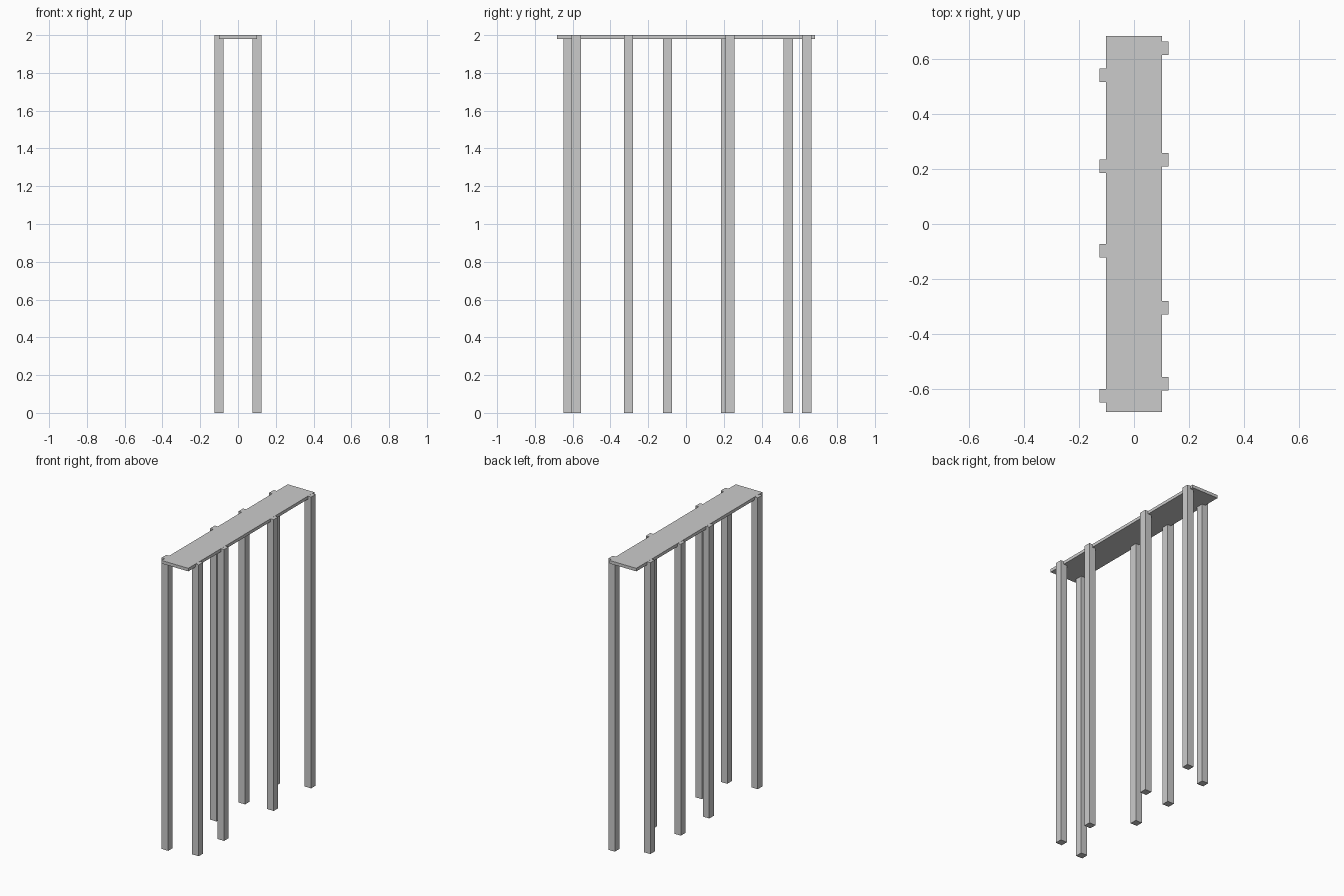
import bpy

if "Cube" in bpy.data.objects:
    bpy.data.objects.remove(bpy.data.objects["Cube"])

TOP = 2.0
POST = 0.049      # square post width
POST_X = 0.1005   # post centre distance from the middle


def box(name, size, centre):
    bpy.ops.mesh.primitive_cube_add(size=1, location=centre)
    obj = bpy.context.object
    obj.name = name
    obj.scale = size
    bpy.ops.object.transform_apply(location=False, rotation=False, scale=True)
    return obj


# Long thin walkway plank
plank_t = 0.021
box("plank", (0.203, 1.368, plank_t), (0, 0, TOP - plank_t / 2))

# Irregularly spaced support posts along each edge, let into the plank
post_h = TOP - 0.0005
rows = {
    "left": (-1, (-0.624, -0.098, 0.210, 0.541)),
    "right": (1, (-0.5805, -0.305, 0.233, 0.639)),
}
for side, (sign, ys) in rows.items():
    for i, y in enumerate(ys, 1):
        box(f"{side}_post_{i}", (POST, POST, post_h), (sign * POST_X, y, post_h / 2))
